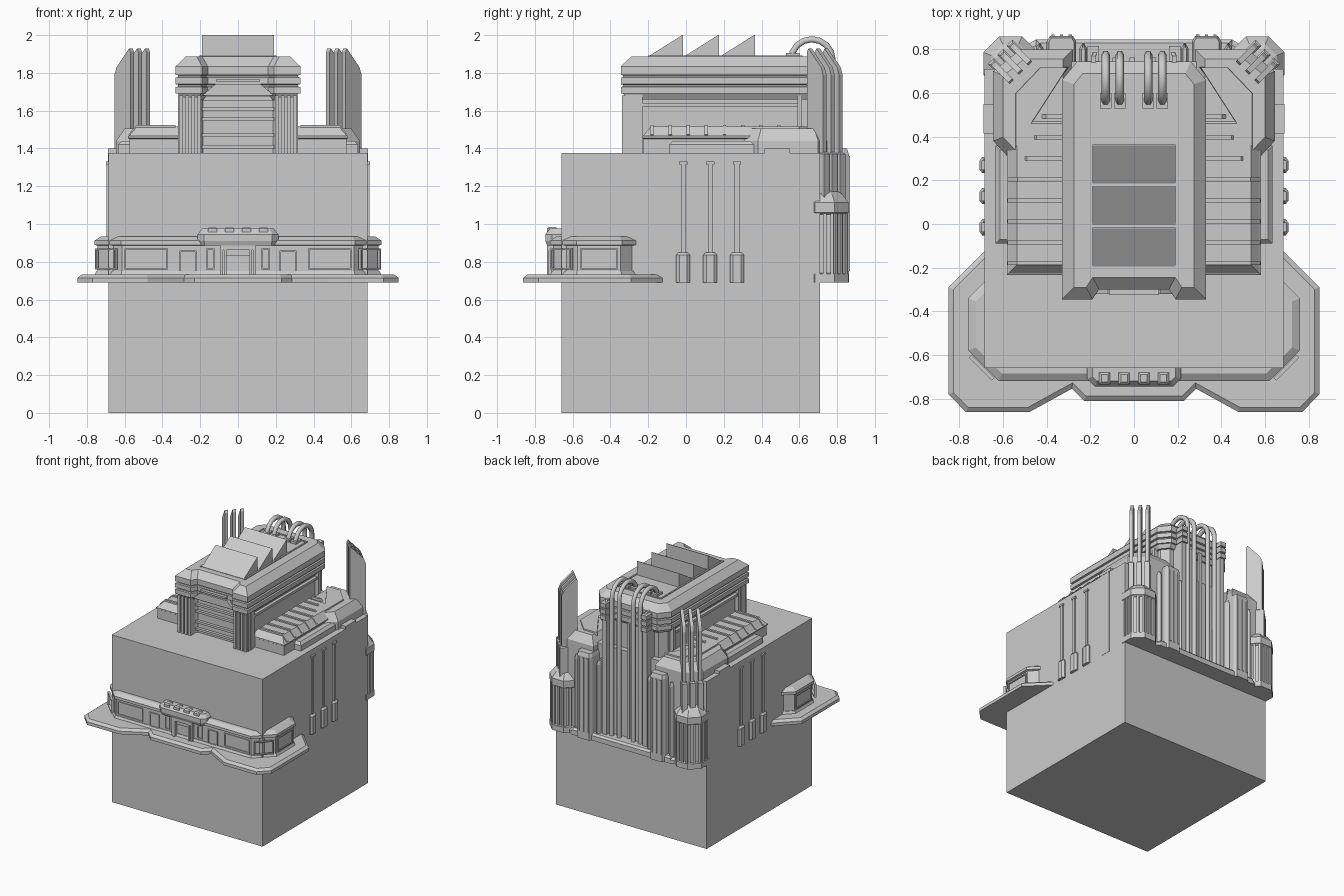
import bpy, bmesh
from math import pi, cos, sin
from mathutils import Vector, Matrix

if "Cube" in bpy.data.objects:
    bpy.data.objects.remove(bpy.data.objects["Cube"])


def finish(bm, name, mirror=False, mat=None):
    if mat:
        bm.transform(mat)
    if mirror:
        d = bmesh.ops.duplicate(bm, geom=bm.verts[:] + bm.edges[:] + bm.faces[:])
        for v in d["geom"]:
            if isinstance(v, bmesh.types.BMVert):
                v.co.x *= -1
    bmesh.ops.recalc_face_normals(bm, faces=bm.faces[:])
    me = bpy.data.meshes.new(name)
    bm.to_mesh(me)
    bm.free()
    ob = bpy.data.objects.new(name, me)
    bpy.context.collection.objects.link(ob)
    return ob


def inset(pts, d):
    """Mitred inward offset of a counter-clockwise outline."""
    out = []
    for i, p in enumerate(pts):
        p, a, b = Vector(p), Vector(pts[i - 1]), Vector(pts[(i + 1) % len(pts)])
        e, f = (p - a).normalized(), (b - p).normalized()
        n, m = Vector((-e.y, e.x)), Vector((-f.y, f.x))
        out.append(p + (n + m) * (d / (1 + n.dot(m))))
    return out


def prism(name, pts, levels, mirror=False, mat=None):
    """Stack of (z, inset) rings over one outline."""
    bm = bmesh.new()
    rings = [[bm.verts.new((q.x, q.y, z)) for q in inset(pts, d)] for z, d in levels]
    n = len(pts)
    for r, s in zip(rings, rings[1:]):
        for i in range(n):
            bm.faces.new((r[i], r[(i + 1) % n], s[(i + 1) % n], s[i]))
    bm.faces.new(rings[0][::-1])
    bm.faces.new(rings[-1])
    return finish(bm, name, mirror, mat)


def box(name, x, y, z, mirror=False, mat=None, bev=0.0):
    pts = [(x[0], y[0]), (x[1], y[0]), (x[1], y[1]), (x[0], y[1])]
    lv = [(z[0], 0), (z[1] - bev, 0)] + ([(z[1], bev)] if bev else [])
    return prism(name, pts, lv, mirror, mat)


def profile(name, pts, axis, a, b, mirror=False, mat=None):
    """Extrude a vertical outline (u, z) along x or y."""
    bm = bmesh.new()
    put = (lambda u, z, t: (t, u, z)) if axis == "x" else (lambda u, z, t: (u, t, z))
    r, s = [[bm.verts.new(put(u, z, t)) for u, z in pts] for t in (a, b)]
    n = len(pts)
    for i in range(n):
        bm.faces.new((r[i], r[(i + 1) % n], s[(i + 1) % n], s[i]))
    bm.faces.new(r[::-1])
    bm.faces.new(s)
    return finish(bm, name, mirror, mat)


def sym(half):
    """Complete a right-half outline (front to back) across x = 0."""
    return half + [(-x, y) for x, y in half[::-1]]


# Big plain block the building is set into
box("plain_block", (-.685, .685), (-.66, .71), (0, 1.375))

# Ground slab and front annex
prism("base_slab", sym([(.23, -.81), (.285, -.755), (.48, -.862), (.77, -.862), (.85, -.78),
      (.85, -.29), (.66, -.10), (.66, .72), (.45, .845)]),
      [(.69, 0), (.715, 0), (.732, .022)])
prism("annex", sym([(.62, -.72), (.76, -.58), (.76, -.34), (.66, -.24)]),
      [(.72, .015), (.885, .015), (.89, 0), (.912, 0), (.935, .035)])
prism("annex_sill", sym([(.62, -.72), (.76, -.58), (.76, -.34), (.66, -.24)]), [(.73, 0), (.75, .01)])
prism("entrance_canopy", sym([(.18, -.745), (.215, -.71), (.215, -.6)]),
      [(.885, .01), (.91, 0), (.945, 0), (.975, .025)])
for x in (-.135, -.045, .045, .135):
    box("canopy_light", (x - .025, x + .025), (-.735, -.68), (.95, .985), bev=.01)


def window(x, z, mat=None, y=-.705):
    for i, (a, b) in enumerate(((x[0], x[0] + .008), (x[1] - .008, x[1]))):
        box("window_frame_side", (a, b), (y - .008, y + .01), z, True, mat)
    for a in (z[0], z[1] - .008):
        box("window_frame_rail", x, (y - .008, y + .01), (a, a + .008), True, mat)


window((.37, .60), (.76, .87))
window((.22, .31), (.74, .86))
window((.125, .17), (.76, .87))
window((-.075, .075), (.76, .87), Matrix.Translation((.69, -.65, 0)) @ Matrix.Rotation(pi / 4, 4, "Z"), -.012)
window((-.10, .10), (.76, .87), Matrix.Translation((.745, -.46, 0)) @ Matrix.Rotation(pi / 2, 4, "Z"), 0)
for a, b in ((.06, .075), (.08, .095)):
    box("door_jamb", (a, b), (-.75 + a / 4, -.69), (.73, .87), True)
box("door_lintel", (-.095, .095), (-.735, -.69), (.862, .885))
box("door_beam", (-.06, .06), (-.715, -.69), (.83, .862))

# Central hall: body, banded cap, piers
cap = sym([(.16, -.30), (.19, -.345), (.33, -.345), (.33, .66), (.26, .745)])
prism("hall_body", cap, [(.69, .045), (1.70, .045)])
prism("hall_cap", cap, [(1.66, .03), (1.69, .012), (1.69, 0), (1.725, 0), (1.728, .012), (1.737, .012),
      (1.74, 0), (1.775, 0), (1.778, .012), (1.787, .012), (1.79, 0), (1.835, 0), (1.887, .055)])
box("front_pier", (.195, .315), (-.32, -.23), (.69, 1.69), True)
for x in (.195, .227, .259, .291):
    box("pier_flute", (x, x + .02), (-.34, -.3), (.69, 1.68), True)
for y in (-.32, -.285, .59):
    box("side_pilaster", (.28, .318), (y, y + .025), (.69, 1.68), True)
box("side_lintel", (.28, .31), (-.28, .6), (1.62, 1.64), True)
for z in (1.40, 1.46, 1.545, 1.60, 1.655):
    box("facade_slat", (-.19, .19), (-.278, -.24), (z, z + .018))
profile("facade_hood", [(-.19, 1.68), (.19, 1.68), (.12, 1.74), (-.12, 1.74)], "y", -.32, -.25)
box("facade_bar", (-.115, .115), (-.325, -.28), (1.752, 1.768))

# Roof curb and sawtooth skylights
box("roof_curb_side", (.192, .204), (-.20, .615), (1.88, 1.893), True)
box("roof_curb_back", (-.2, .2), (.605, .617), (1.88, 1.893))
for y in (-.195, -.005, .185):
    profile("skylight", [(y, 1.88), (y, 1.89), (y + .175, 2.0), (y + .18, 2.0), (y + .18, 1.88)], "x", -.19, .19)

# Arched pipes running over the roof and down the back
for x in (-.13, -.065, .065, .13):
    cu = bpy.data.curves.new("roof_pipe", "CURVE")
    cu.dimensions = "3D"
    cu.bevel_depth, cu.bevel_resolution = .019, 1
    cu.use_fill_caps = True
    pts = [(.558, 1.86)] + [(.666 - .11 * cos(pi * i / 8), 1.868 + .11 * sin(pi * i / 8)) for i in range(9)] + [(.776, .73)]
    sp = cu.splines.new("POLY")
    sp.points.add(len(pts) - 1)
    for p, (y, z) in zip(sp.points, pts):
        p.co = (x, y, z, 1)
    bpy.context.collection.objects.link(bpy.data.objects.new("roof_pipe", cu))
    box("pipe_collar", (x - .026, x + .026), (.53, .60), (1.88, 1.905))
box("back_post", (.165, .205), (.68, .80), (.69, 1.84), True, bev=.03)
for z in (1.69, 1.74, 1.79):
    box("back_post_band", (.16, .212), (.68, .815), (z, z + .035), True)

# Ribbed side wings
wing = [(.28, -.225), (.575, -.225), (.575, .5), (.28, .5)]
prism("side_wing", wing, [(.69, 0), (1.45, 0), (1.455, -.008), (1.465, -.008), (1.47, 0), (1.515, .04)], True)
for i in range(8):
    y = -.18 + .096 * i
    x = max(0, y - .2) * .45
    profile("wing_rib", [(.33, 1.5), (.33, 1.525), (.535 - x, 1.525), (.58 - x, 1.475), (.56 - x, 1.45)],
            "y", y - .009, y + .009, True)
box("side_bay", (.5, .635), (-.09, .36), (.69, 1.44), True, bev=.02)

# Rear shoulders with angled skylights
shoulder = [(.28, .36), (.55, .28), (.645, .38), (.645, .70), (.52, .80), (.28, .80)]
prism("rear_shoulder", shoulder, [(.69, 0), (1.44, 0), (1.505, .045)], True)
prism("shoulder_panel", [(.545, .34), (.545, .60), (.43, .72), (.30, .72)], [(1.49, 0), (1.515, .004), (1.515, .022)], True)

# Back wall pilasters
box("back_wall", (-.48, .48), (.66, .745), (.69, 1.45))
for a, b, y, z in ((.265, .40, .862, 1.40), (.215, .25, .83, 1.34), (.415, .45, .83, 1.34)):
    prism("back_pilaster", [(a, .7), (b, .7), (b, y - .025), (b - .015, y), (a + .015, y), (a, y - .025)],
          [(.69, 0), (z - .03, 0), (z, .01)], True)
for x in (.285, .325, .365):
    box("pilaster_strip", (x, x + .014), (.85, .868), (.75, 1.36), True)
for x in (-.098, -.02, .075):
    box("back_rib", (x, x + .025), (.74, .762), (.73, 1.69))
box("back_plinth", (-.45, .45), (.7, .845), (.69, .745), bev=.015)

# Octagonal corner towers carrying three blades each
cx, cy = .565, .735
octagon = [(cx + .135 * cos(pi / 8 + i * pi / 4), cy + .135 * sin(pi / 8 + i * pi / 4)) for i in range(8)]
prism("corner_tower", octagon, [(.69, 0), (.735, 0), (.74, .016), (1.05, .016), (1.06, 0),
      (1.115, 0), (1.16, .035), (1.175, .06)], True)
for i in range(-3, 6):
    m = Matrix.Translation((cx, cy, 0)) @ Matrix.Rotation(i * pi / 4, 4, "Z")
    for v in (-.038, 0, .038):
        box("tower_flute", (.10, .123), (v - .009, v + .009), (.735, 1.055), True, m)
turn = Matrix.Translation((.56, .735, 0)) @ Matrix.Rotation(pi / 4, 4, "Z")
for v in (-.06, 0, .06):
    profile("blade", [(-.06, 1.1), (-.06, 1.91), (-.05, 1.93), (.045, 1.83), (.06, 1.79), (.06, 1.1)],
            "y", v - .013, v + .013, True, turn)
    box("blade_foot", (-.07, .075), (v - .02, v + .02), (1.12, 1.38), True, turn, .01)

# Side wall lamps and flush pilaster
for y in (-.015, .128, .27):
    prism("lamp_base", [(.66, y - .037), (.695, y - .037), (.708, y - .02), (.708, y + .02), (.695, y + .037), (.66, y + .037)],
          [(.69, 0), (.835, 0), (.85, .012)], True)
    box("lamp_rod", (.67, .695), (y - .012, y + .012), (.84, 1.32), True)
    box("lamp_tip", (.67, .698), (y - .022, y + .022), (1.315, 1.33), True)
box("side_buttress", (.6, .687), (.435, .53), (.69, 1.38), True)
box("buttress_cap", (.6, .689), (.415, .55), (1.376, 1.4), True)
